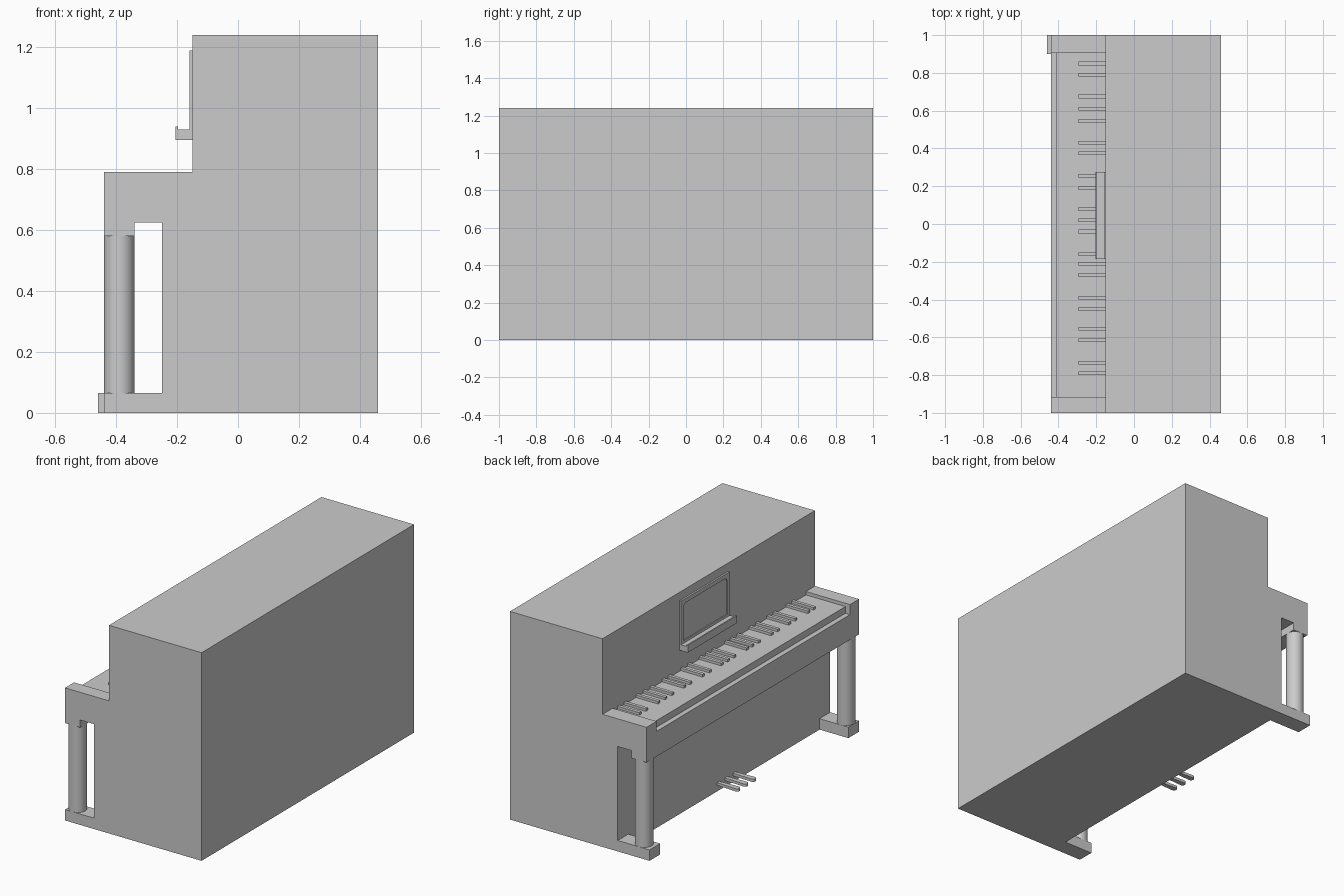
import bpy, bmesh, math

cube = bpy.data.objects.get("Cube")
if cube:
    bpy.data.objects.remove(cube, do_unlink=True)

grey = bpy.data.materials.new("plain grey")
grey.use_nodes = True
GREY = (0.6, 0.6, 0.6, 1)
grey.diffuse_color = GREY
grey.node_tree.nodes["Principled BSDF"].inputs["Base Color"].default_value = GREY


def finish(name, bm):
    bmesh.ops.recalc_face_normals(bm, faces=bm.faces)
    mesh = bpy.data.meshes.new(name)
    bm.to_mesh(mesh)
    bm.free()
    mesh.materials.append(grey)
    obj = bpy.data.objects.new(name, mesh)
    bpy.context.collection.objects.link(obj)
    return obj


def extrude(name, points, direction):
    """Prism from a flat outline of 3D points."""
    bm = bmesh.new()
    face = bm.faces.new([bm.verts.new(p) for p in points])
    new = bmesh.ops.extrude_face_region(bm, geom=[face])["geom"]
    verts = [v for v in new if isinstance(v, bmesh.types.BMVert)]
    bmesh.ops.translate(bm, verts=verts, vec=direction)
    return finish(name, bm)


def side_profile(name, outline, y0, y1):
    return extrude(name, [(x, y0, z) for x, z in outline], (0, y1 - y0, 0))


def box(name, x0, x1, y0, y1, z0, z1):
    return side_profile(name, [(x0, z0), (x1, z0), (x1, z1), (x0, z1)], y0, y1)


def cut(target, cutter):
    mod = target.modifiers.new("cut", "BOOLEAN")
    mod.operation = "DIFFERENCE"
    mod.solver = "EXACT"
    mod.object = cutter
    cutter.hide_render = True
    cutter.hide_viewport = True
    cutter.display_type = "WIRE"


# Case: tall cabinet, key bed and front apron in one profile
case = side_profile("case", [
    (0.46, 0), (-0.25, 0), (-0.25, 0.625), (-0.34, 0.625), (-0.34, 0.58),
    (-0.44, 0.58), (-0.44, 0.79), (-0.15, 0.79), (-0.15, 1.24), (0.46, 1.24)], -1, 1)

# Keyboard recess between the cheeks, with a lower slip in front of the keys
KEY_TOP = 0.77
cut(case, side_profile("keyboard_cutter", [
    (-0.15, 0.79), (-0.15, KEY_TOP), (-0.41, KEY_TOP), (-0.41, 0.73),
    (-0.5, 0.73), (-0.5, 0.85), (-0.2, 0.85)], -0.915, 0.905))

# Raised keys
for y in (0.85, 0.79, 0.675, 0.61, 0.545, 0.43, 0.375, 0.255, 0.19, 0.08, 0.02,
          -0.04, -0.16, -0.21, -0.27, -0.39, -0.45, -0.555, -0.615, -0.735, -0.79):
    box("raised_key", -0.295, -0.15, y - 0.01, y + 0.01, KEY_TOP, 0.785)

# Feet and round legs
box("left_foot", -0.46, -0.25, 0.9, 1, 0, 0.065)
box("right_foot", -0.44, -0.25, -1, -0.9, 0, 0.065)
for y in (-0.95, 0.95):
    bm = bmesh.new()
    bmesh.ops.create_cone(bm, cap_ends=True, segments=48, radius1=0.05,
                          radius2=0.05, depth=0.515)
    bmesh.ops.translate(bm, verts=bm.verts, vec=(-0.39, y, 0.3225))
    leg = finish("leg", bm)
    bpy.ops.object.select_all(action="DESELECT")
    leg.select_set(True)
    bpy.context.view_layer.objects.active = leg
    bpy.ops.object.shade_smooth_by_angle(angle=math.radians(30))

# Music desk: board with a round-cornered recess, shelf and lip
Y0, Y1 = -0.185, 0.275
desk = box("music_desk", -0.16, -0.15, Y0, Y1, 0.93, 1.19)
y0, y1, top, r = Y0 + 0.025, Y1 - 0.025, 1.165, 0.025
outline = [(-0.17, y0, 0.945), (-0.17, y1, 0.945)]
for centre, start in ((y1 - r, 0), (y0 + r, 90)):
    for step in range(5):
        a = math.radians(start + step * 22.5)
        outline.append((-0.17, centre + r * math.cos(a), top - r + r * math.sin(a)))
cut(desk, extrude("desk_cutter", outline, (0.016, 0, 0)))
side_profile("music_shelf", [
    (-0.15, 0.895), (-0.205, 0.895), (-0.205, 0.94), (-0.197, 0.94),
    (-0.197, 0.93), (-0.15, 0.93)], Y0, Y1)

# Pedals: tapered stems with round tips
for y in (0.055, -0.02, -0.095):
    outline = [(-0.25, y - 0.011, 0.037), (-0.25, y + 0.011, 0.037)]
    for step in range(9):
        a = math.radians(90 + step * 22.5)
        outline.append((-0.375 + 0.017 * math.cos(a), y + 0.017 * math.sin(a), 0.037))
    extrude("pedal", outline, (0, 0, 0.016))
